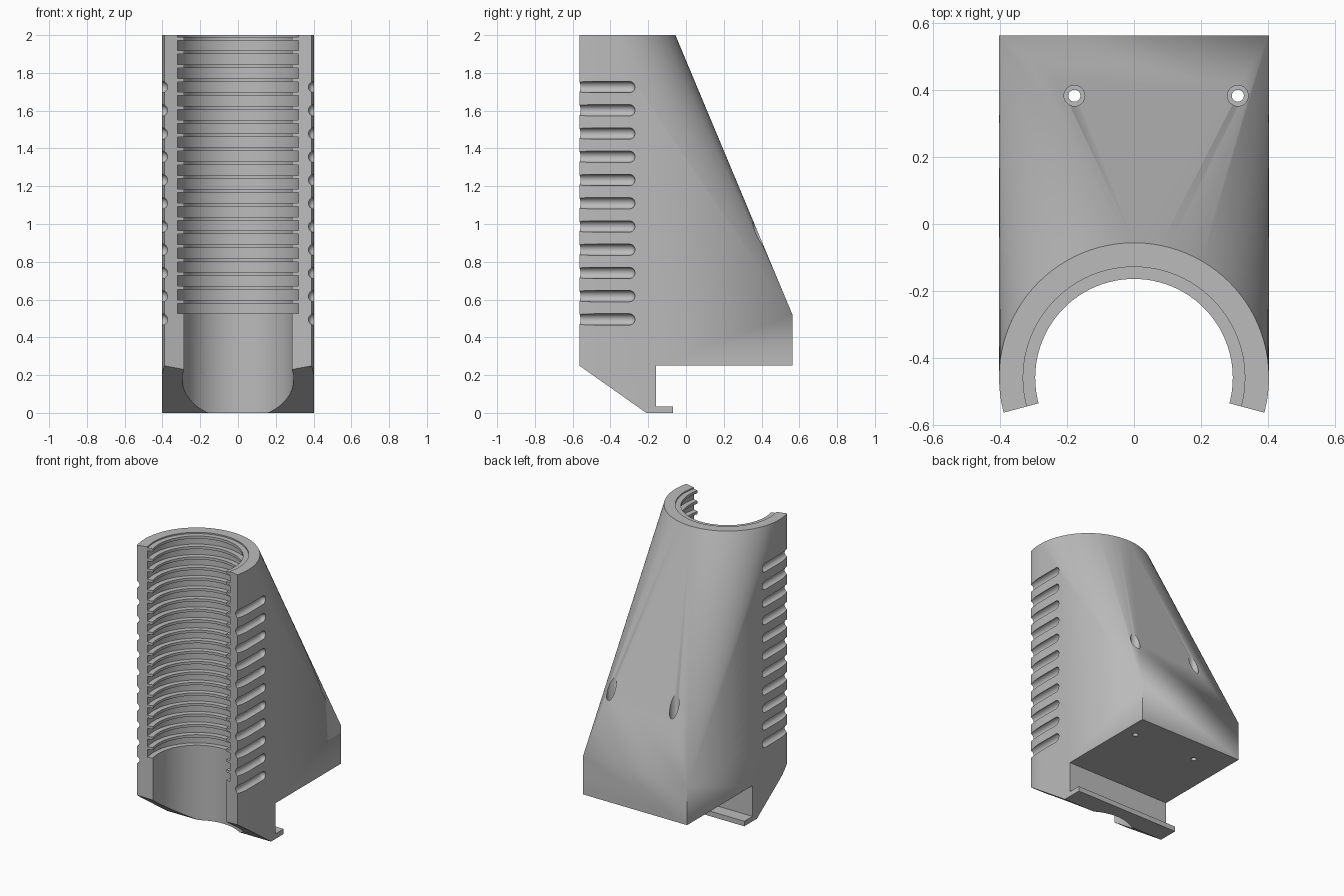
import bpy, bmesh
from math import sin, cos, pi, radians
from mathutils import Matrix, Vector

cube = bpy.data.objects.get("Cube")
if cube:
    bpy.data.objects.remove(cube, do_unlink=True)

R, CY, BACK = 0.403, -0.459, 0.5635     # tube radius, tube axis, rear face
BORE, GROOVE = 0.295, 0.331
SEG = 96


def make_object(name, bm):
    bmesh.ops.recalc_face_normals(bm, faces=bm.faces)
    mesh = bpy.data.meshes.new(name)
    bm.to_mesh(mesh)
    bm.free()
    obj = bpy.data.objects.new(name, mesh)
    bpy.context.collection.objects.link(obj)
    return obj


def lathe(bm, profile, n, matrix):
    """Closed solid of revolution from (radius, height) points."""
    rings = [[bm.verts.new(matrix @ Vector((r * cos(2 * pi * i / n), r * sin(2 * pi * i / n), z)))
              for i in range(n)] for r, z in profile]
    for a, b in zip(rings, rings[1:]):
        for i in range(n):
            j = (i + 1) % n
            bm.faces.new((a[i], a[j], b[j], b[i]))
    bm.faces.new(rings[0])
    bm.faces.new(rings[-1])


def prism(bm, points, offset):
    """Extrude a flat polygon along an offset."""
    face = bm.faces.new([bm.verts.new(p) for p in points])
    out = bmesh.ops.extrude_face_region(bm, geom=[face])
    moved = [g for g in out["geom"] if isinstance(g, bmesh.types.BMVert)]
    bmesh.ops.translate(bm, verts=moved, vec=offset)
    if not face.is_valid or len(bm.faces) < len(points) + 2:
        bmesh.ops.holes_fill(bm, edges=bm.edges)


# Body: hull of a tall round tube and a square block behind it
bm = bmesh.new()
for i in range(SEG):
    a = 2 * pi * i / SEG
    x, y = R * cos(a), CY + R * sin(a)
    bm.verts.new((x, y, 2))
    if i == 0 or i >= SEG // 2:
        bm.verts.new((x, y, 0))
for x in (-R, R):
    for z in (0, 0.52):
        bm.verts.new((x, BACK, z))
bmesh.ops.convex_hull(bm, input=bm.verts)
bmesh.ops.delete(bm, geom=[v for v in bm.verts if not v.link_faces], context="VERTS")
bmesh.ops.dissolve_limit(bm, angle_limit=radians(0.05), verts=bm.verts, edges=bm.edges)
body = make_object("holder_body", bm)

# Side outline: slanted foot, hooked lip and raised block
bm = bmesh.new()
outline = [(-0.9, 0.487), (-0.07, -0.099), (-0.07, 0.035), (-0.16, 0.035),
           (-0.16, 0.25), (0.9, 0.25), (0.9, 2.2), (-0.9, 2.2)]
prism(bm, [(-0.7, y, z) for y, z in outline], (1.4, 0, 0))
outline_cutter = make_object("outline_cutter", bm)

# Ribbed bore
bm = bmesh.new()
profile = [(BORE, -0.3)]
for i in range(21):
    low = 0.525 + 0.0733 * i
    high = low + 0.055 if i < 20 else 2.3
    profile += [(BORE, low), (GROOVE, low), (GROOVE, high)]
    if i < 20:
        profile.append((BORE, high))
lathe(bm, profile, SEG, Matrix.Translation((0, CY, 0)))
bore_cutter = make_object("bore_cutter", bm)

# Open front, with radial edges
bm = bmesh.new()
c, s = cos(radians(15)), sin(radians(15))
prism(bm, [(0, CY, -0.5), (-c, CY - s, -0.5), (-c, CY - 1, -0.5),
           (c, CY - 1, -0.5), (c, CY - s, -0.5)], (0, 0, 3))
front_cutter = make_object("front_cutter", bm)

# Round-ended grip slots on both sides
bm = bmesh.new()
r = 0.03
slot = [(r, -0.5)] + [(r * cos(t * pi / 16), r * sin(t * pi / 16)) for t in range(8)] + [(0.001, r)]
for side in (-1, 1):
    for i in range(11):
        place = Matrix.Translation((side * R, -0.3, 0.495 + 0.123 * i))
        lathe(bm, slot, 24, place @ Matrix.Rotation(-pi / 2, 4, "X"))
slot_cutter = make_object("slot_cutter", bm)

# Two stepped screw holes
bm = bmesh.new()
for x in (-0.178, 0.31):
    lathe(bm, [(0.018, 0.1), (0.018, 0.36), (0.031, 0.36), (0.031, 1.9)], 32,
          Matrix.Translation((x, 0.383, 0)))
hole_cutter = make_object("hole_cutter", bm)

# Cut the body
cutters = [(outline_cutter, "INTERSECT")] + [
    (o, "DIFFERENCE") for o in (bore_cutter, front_cutter, slot_cutter, hole_cutter)]
for cutter, operation in cutters:
    cutter.hide_render = True
    mod = body.modifiers.new(cutter.name, "BOOLEAN")
    mod.operation, mod.solver, mod.object = operation, "EXACT", cutter
bpy.context.view_layer.update()
result = bpy.data.meshes.new_from_object(body.evaluated_get(bpy.context.evaluated_depsgraph_get()))
body.modifiers.clear()
body.data = result
for cutter, _ in cutters:
    bpy.data.objects.remove(cutter, do_unlink=True)

# Plain grey finish
grey = bpy.data.materials.new("plain_grey")
grey.use_nodes = True
grey.diffuse_color = (0.5, 0.5, 0.5, 1)
grey.node_tree.nodes["Principled BSDF"].inputs["Base Color"].default_value = (0.5, 0.5, 0.5, 1)
body.data.materials.clear()
body.data.materials.append(grey)

bpy.ops.object.select_all(action="DESELECT")
body.select_set(True)
bpy.context.view_layer.objects.active = body
bpy.ops.object.shade_smooth_by_angle(angle=radians(30))
